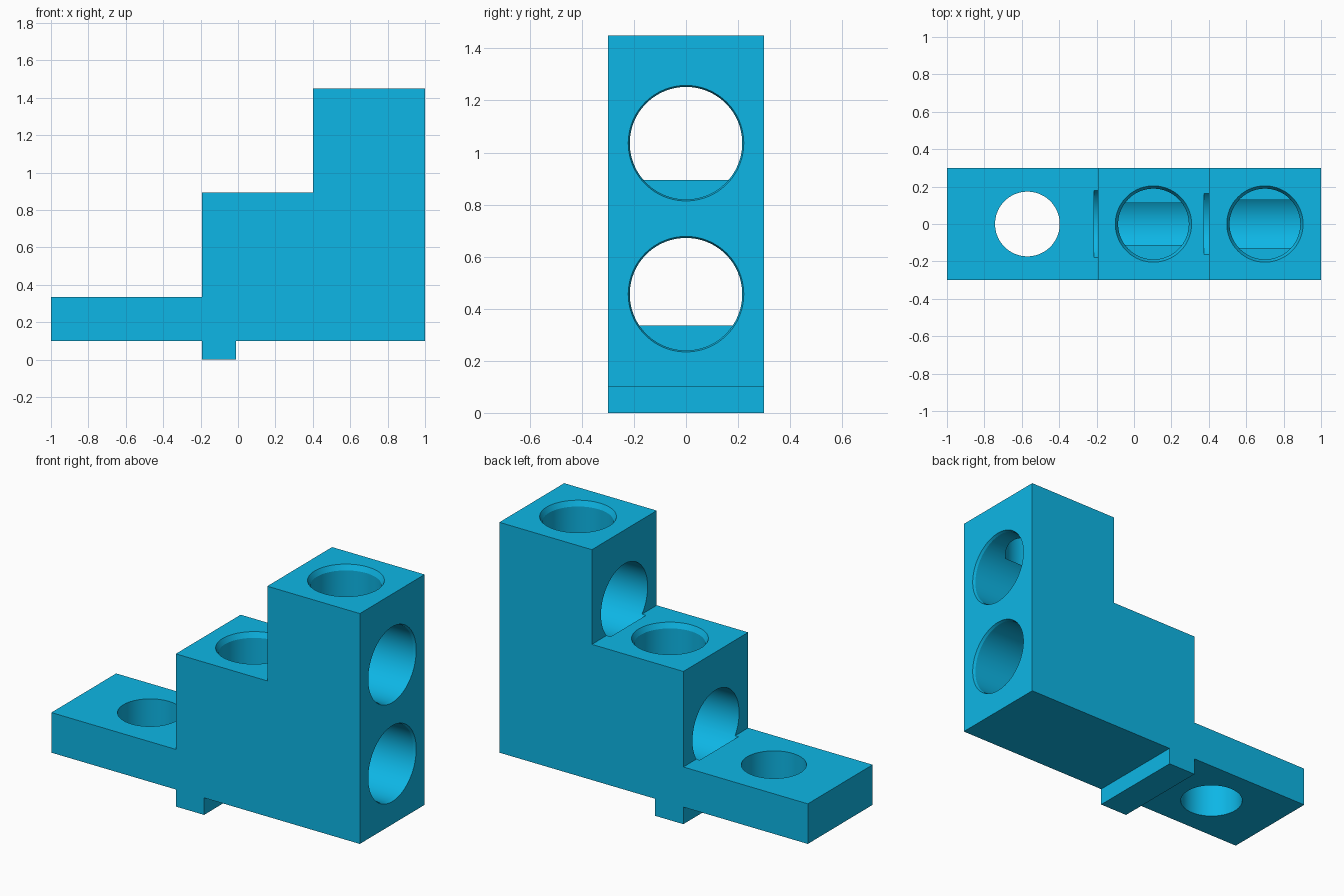
import bpy, bmesh, math
from mathutils import Vector

if "Cube" in bpy.data.objects:
    bpy.data.objects.remove(bpy.data.objects["Cube"])

W = 0.3  # half width of the block


def to_object(name, bm):
    bmesh.ops.recalc_face_normals(bm, faces=bm.faces[:])
    me = bpy.data.meshes.new(name)
    bm.to_mesh(me)
    bm.free()
    ob = bpy.data.objects.new(name, me)
    bpy.context.collection.objects.link(ob)
    return ob


def drill(name, start, direction, depth, r, rim=None, chamfer=0.03, seg=96):
    """Drill-shaped cutter entering at start, widened to rim at the mouth."""
    rim = rim or r
    rot = Vector(direction).to_track_quat('Z', 'Y')
    bm = bmesh.new()
    rings = []
    for d, rad in ((-0.05, rim), (0, rim), (chamfer, r), (depth, r)):
        ring = []
        for i in range(seg):
            a = math.tau * i / seg
            p = Vector((rad * math.cos(a), rad * math.sin(a), d))
            ring.append(bm.verts.new(Vector(start) + rot @ p))
        rings.append(ring)
    for a, b in zip(rings, rings[1:]):
        for i in range(seg):
            j = (i + 1) % seg
            bm.faces.new((a[i], a[j], b[j], b[i]))
    bm.faces.new(rings[0])
    bm.faces.new(rings[-1])
    ob = to_object(name, bm)
    ob.hide_render = True
    return ob


# Stepped body: side profile extruded across the width
profile = [(-1, 0.1), (-0.193, 0.1), (-0.193, 0), (-0.01, 0), (-0.01, 0.1), (1, 0.1),
           (1, 1.45), (0.4, 1.45), (0.4, 0.895), (-0.193, 0.895), (-0.193, 0.335), (-1, 0.335)]
bm = bmesh.new()
face = bm.faces.new([bm.verts.new((x, -W, z)) for x, z in profile])
ext = bmesh.ops.extrude_face_region(bm, geom=[face])
bmesh.ops.translate(bm, vec=(0, 2 * W, 0),
                    verts=[v for v in ext['geom'] if isinstance(v, bmesh.types.BMVert)])
body = to_object("stepped_terminal_block", bm)

# Mounting hole, wire bores (ending in a shallow groove in the step), screw wells
down, left = (0, 0, -1), (-1, 0, 0)
cutters = [
    drill("mounting_hole_cutter", (-0.57, 0, 0.335), down, 0.4, 0.173),
    drill("lower_bore_cutter", (1, 0, 0.456), left, 1.214, 0.216, 0.222, 0.015),
    drill("upper_bore_cutter", (1, 0, 1.036), left, 0.626, 0.216, 0.222, 0.015),
    drill("lower_screw_cutter", (0.104, 0, 0.895), down, 0.255, 0.189, 0.204),
    drill("upper_screw_cutter", (0.7, 0, 1.45), down, 0.24, 0.189, 0.204),
]
bpy.context.view_layer.objects.active = body
body.select_set(True)
for c in cutters:
    mod = body.modifiers.new(c.name, 'BOOLEAN')
    mod.operation = 'DIFFERENCE'
    mod.solver = 'EXACT'
    mod.object = c
    bpy.ops.object.modifier_apply(modifier=mod.name)
    bpy.data.objects.remove(c, do_unlink=True)

# Blue finish, smooth bores with sharp rims
mat = bpy.data.materials.new("blue")
mat.diffuse_color = (0.004, 0.47, 0.79, 1)
mat.use_nodes = True
mat.node_tree.nodes["Principled BSDF"].inputs["Base Color"].default_value = mat.diffuse_color
body.data.materials.clear()
body.data.materials.append(mat)
bpy.ops.object.shade_smooth_by_angle(angle=math.radians(15))
